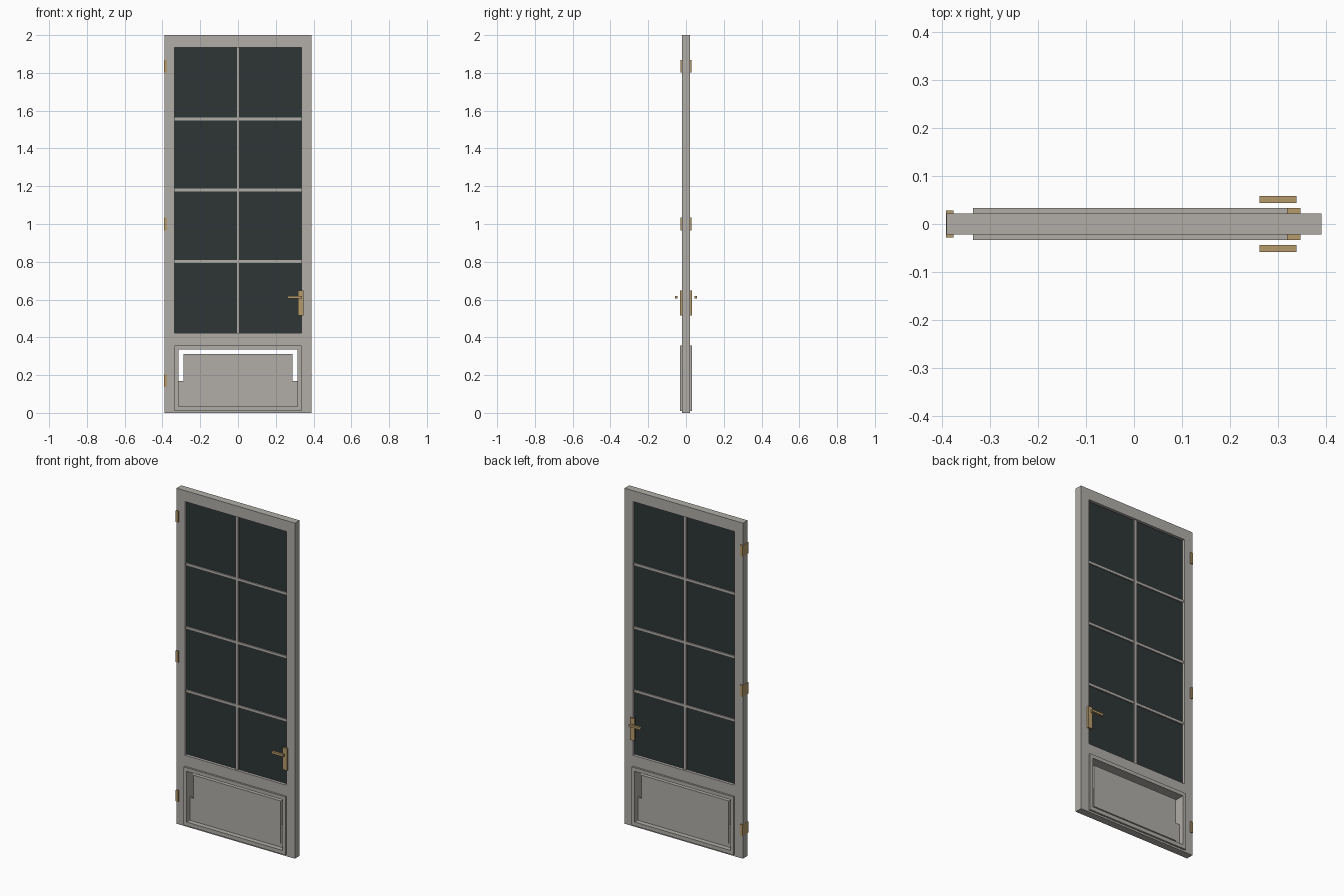
import bpy, bmesh

cube = bpy.data.objects.get("Cube")
if cube:
    bpy.data.objects.remove(cube, do_unlink=True)


def material(name, r, g, b):
    m = bpy.data.materials.new(name)
    m.use_nodes = True
    m.diffuse_color = (r, g, b, 1)
    bsdf = m.node_tree.nodes["Principled BSDF"]
    bsdf.inputs["Base Color"].default_value = (r, g, b, 1)
    bsdf.inputs["Roughness"].default_value = 0.6
    return m


paint = material("warm grey paint", 0.44, 0.42, 0.39)
glass = material("dark glass", 0.026, 0.037, 0.036)
brass = material("brass", 0.47, 0.33, 0.15)


def plate(name, xs, zs, y0, y1, mat, is_hole=lambda i, k: False):
    """Upright slab on a grid of cuts; cells picked by is_hole stay open."""
    bm = bmesh.new()
    grid = [[bm.verts.new((x, y0, z)) for z in zs] for x in xs]
    for i in range(len(xs) - 1):
        for k in range(len(zs) - 1):
            if not is_hole(i, k):
                bm.faces.new((grid[i][k], grid[i + 1][k],
                              grid[i + 1][k + 1], grid[i][k + 1]))
    bmesh.ops.delete(bm, geom=[v for v in bm.verts if not v.link_faces],
                     context='VERTS')
    ext = bmesh.ops.extrude_face_region(bm, geom=bm.faces[:], use_keep_orig=True)
    moved = [g for g in ext["geom"] if isinstance(g, bmesh.types.BMVert)]
    bmesh.ops.translate(bm, vec=(0, y1 - y0, 0), verts=moved)
    bmesh.ops.recalc_face_normals(bm, faces=bm.faces[:])
    bmesh.ops.dissolve_limit(bm, angle_limit=0.01, verts=bm.verts[:],
                             edges=bm.edges[:])
    mesh = bpy.data.meshes.new(name)
    bm.to_mesh(mesh)
    bm.free()
    mesh.materials.append(mat)
    obj = bpy.data.objects.new(name, mesh)
    bpy.context.collection.objects.link(obj)
    return obj


def slab(name, x0, x1, z0, z1, half, mat):
    return plate(name, (x0, x1), (z0, z1), -half, half, mat)


# Door leaf with a window opening above and a panel opening below
SIDE, INNER = 0.335, 0.315
PANEL_Z = (0.034, 0.336)
WINDOW_Z = (0.423, 1.935)


def leaf_hole(i, k):
    return (k == 1 and i == 2) or (k == 3 and i in (1, 2, 3))


plate("door_leaf", (-0.39, -SIDE, -INNER, INNER, SIDE, 0.39),
      (0, *PANEL_Z, *WINDOW_Z, 2.0), -0.022, 0.022, paint, leaf_hole)

# Glazing and its bars
slab("window_glass", -SIDE, SIDE, *WINDOW_Z, 0.005, glass)
slab("vertical_glazing_bar", -0.009, 0.009, *WINDOW_Z, 0.013, paint)
for n, z in enumerate((0.802, 1.179, 1.557)):
    slab(f"horizontal_glazing_bar_{n + 1}", -SIDE, SIDE, z - 0.008, z + 0.008,
         0.012, paint)

# Raised moulding around the lower opening, on both faces
for side, name in ((-1, "front"), (1, "back")):
    plate(f"{name}_panel_moulding", (-SIDE, -INNER, INNER, SIDE),
          (0.011, *PANEL_Z, 0.358), side * 0.0215, side * 0.033, paint,
          lambda i, k: i == 1 and k == 1)

# Lower panel, held by a thin backing over the lower half of the opening
slab("lower_panel", -0.288, 0.288, 0.058, 0.312, 0.009, paint)
slab("panel_backing", -INNER, INNER, PANEL_Z[0], 0.17, 0.004, paint)

# Handle plates and levers on both faces
for side, name in ((-1, "front"), (1, "back")):
    plate(f"{name}_handle_plate", (0.318, 0.346), (0.516, 0.648),
          side * 0.0215, side * 0.033, brass)
    plate(f"{name}_handle_lever", (0.261, 0.338), (0.606, 0.619),
          side * 0.044, side * 0.058, brass)

# Hinges wrapped over the right edge
for n, z in enumerate((0.17, 1.0, 1.835)):
    slab(f"hinge_{n + 1}", -0.391, -0.375, z - 0.034, z + 0.034, 0.028, brass)
